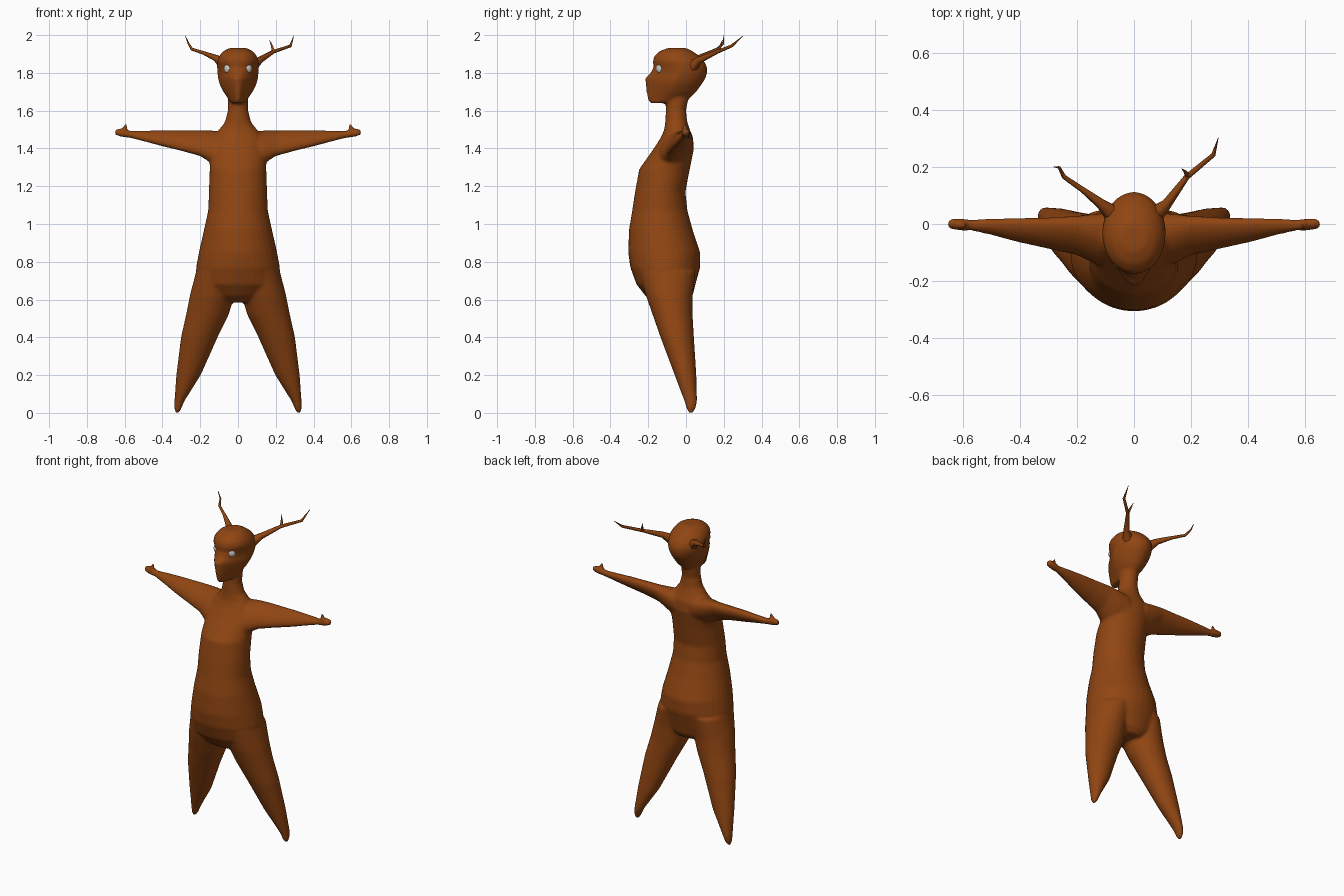
import bpy, bmesh, math
from mathutils import Vector as V

brown = bpy.data.materials.new("brown")
brown.diffuse_color = (0.28, 0.06, 0.006, 1)
N = 32


def loft(bm, sections):
    """Bridge rings given as (centre, u half-axis, v half-axis, pinch) and cap the ends."""
    rings = []
    for c, u, v, pinch in sections:
        ring = []
        for i in range(N):
            a = 2 * math.pi * i / N
            k = math.sin(a) * (1 - pinch * max(0, math.cos(a)))
            ring.append(bm.verts.new(V(c) + V(u) * k + V(v) * math.cos(a)))
        rings.append(ring)
    for r, s in zip(rings, rings[1:]):
        for i in range(N):
            j = (i + 1) % N
            bm.faces.new((r[i], r[j], s[j], s[i]))
    bm.faces.new(rings[0])
    bm.faces.new(rings[-1])


def upright(rows):
    """Horizontal sections from (z, x centre, half width, y front, y back, pinch)."""
    return [((x, (f + b) / 2, z), (w, 0, 0), (0, (f - b) / 2, 0), p)
            for z, x, w, f, b, p in rows]


bm = bmesh.new()

# Torso and neck
loft(bm, upright([
    (0.585, 0, 0.09, -0.17, 0.01, 0), (0.62, 0, 0.17, -0.215, 0.035, 0),
    (0.68, 0, 0.22, -0.262, 0.05, 0), (0.77, 0, 0.222, -0.295, 0.075, 0),
    (0.85, 0, 0.207, -0.306, 0.075, 0), (0.97, 0, 0.18, -0.302, 0.035, 0),
    (1.07, 0, 0.158, -0.285, 0.008, 0), (1.17, 0, 0.154, -0.27, -0.003, 0),
    (1.29, 0, 0.15, -0.248, 0.02, 0), (1.40, 0, 0.15, -0.17, 0.042, 0),
    (1.46, 0, 0.135, -0.132, 0.037, 0), (1.50, 0, 0.10, -0.115, 0.02, 0),
    (1.54, 0, 0.069, -0.11, 0.007, 0), (1.60, 0, 0.054, -0.107, 0.0, 0),
    (1.65, 0, 0.054, -0.107, 0.01, 0), (1.70, 0, 0.05, -0.10, 0.02, 0)]))

# Head, pinched toward the pointed muzzle
loft(bm, upright([
    (1.64, 0, 0.032, -0.19, -0.09, 0.2), (1.66, 0, 0.05, -0.203, 0.015, 0.4),
    (1.70, 0, 0.078, -0.21, 0.055, 0.5), (1.74, 0, 0.098, -0.214, 0.083, 0.5),
    (1.77, 0, 0.106, -0.217, 0.103, 0.48), (1.80, 0, 0.109, -0.188, 0.112, 0.32),
    (1.83, 0, 0.111, -0.172, 0.112, 0.12), (1.86, 0, 0.111, -0.176, 0.098, 0),
    (1.89, 0, 0.10, -0.168, 0.07, 0), (1.915, 0, 0.078, -0.14, 0.035, 0),
    (1.932, 0, 0.045, -0.095, -0.0, 0)]))

for s in (-1, 1):
    # Leg
    loft(bm, upright([
        (0.0, s * 0.322, 0.010, 0.015, 0.035, 0), (0.02, s * 0.319, 0.018, 0.003, 0.05, 0),
        (0.06, s * 0.311, 0.026, -0.008, 0.059, 0), (0.2, s * 0.262, 0.065, -0.06, 0.055, 0),
        (0.4, s * 0.205, 0.097, -0.135, 0.042, 0), (0.52, s * 0.162, 0.113, -0.177, 0.035, 0),
        (0.62, s * 0.137, 0.118, -0.212, 0.035, 0), (0.75, s * 0.11, 0.112, -0.25, 0.05, 0)]))
    # Arm, a diagonal oval ending in a small mitten
    d = math.sqrt(0.5)
    loft(bm, [((s * x, y, z), (0, a * d, a * d), (0, -b * d, b * d), 0)
              for x, y, z, a, b in (
        (0.06, -0.06, 1.385, 0.12, 0.075), (0.13, -0.053, 1.405, 0.108, 0.066),
        (0.20, -0.04, 1.428, 0.086, 0.045), (0.30, -0.032, 1.442, 0.069, 0.036),
        (0.40, -0.022, 1.454, 0.053, 0.030), (0.50, -0.010, 1.466, 0.034, 0.022),
        (0.57, -0.004, 1.474, 0.020, 0.018), (0.595, -0.003, 1.479, 0.023, 0.020),
        (0.63, 0, 1.485, 0.022, 0.019), (0.648, 0, 1.486, 0.016, 0.014),
        (0.653, 0, 1.486, 0.008, 0.007))])
    # Thumb
    loft(bm, [((s * x, -0.006, z), (r, 0, 0), (0, r, 0), 0)
              for x, z, r in ((0.605, 1.48, 0.018), (0.598, 1.51, 0.013), (0.592, 1.53, 0.007))])

bmesh.ops.recalc_face_normals(bm, faces=bm.faces)
me = bpy.data.meshes.new("body")
bm.to_mesh(me)
bm.free()
body = bpy.data.objects.new("body", me)
bpy.context.collection.objects.link(body)
me.materials.append(brown)

# Fuse the parts into one skin and soften the joins
rm = body.modifiers.new("fuse", 'REMESH')
rm.mode, rm.voxel_size, rm.use_smooth_shade = 'VOXEL', 0.008, True
sm = body.modifiers.new("soften", 'SMOOTH')
sm.factor, sm.iterations = 0.5, 8


# Antlers: tapered tubes, different on each side
def antler(name, *paths):
    cu = bpy.data.curves.new(name, 'CURVE')
    cu.dimensions, cu.bevel_depth, cu.bevel_resolution = '3D', 1.0, 1
    cu.use_fill_caps = True
    for path in paths:
        sp = cu.splines.new('POLY')
        sp.points.add(len(path) - 1)
        for p, (x, y, z, r) in zip(sp.points, path):
            p.co, p.radius = (x, y, z, 1), r
    cu.materials.append(brown)
    bpy.context.collection.objects.link(bpy.data.objects.new(name, cu))


antler("antler_right",
       [(0.075, 0.035, 1.835, 0.032), (0.115, 0.07, 1.868, 0.018), (0.185, 0.165, 1.911, 0.010),
        (0.278, 0.242, 1.943, 0.008), (0.295, 0.302, 1.996, 0.001)],
       [(0.188, 0.168, 1.912, 0.010), (0.180, 0.182, 1.94, 0.006), (0.167, 0.194, 1.975, 0.001)])
antler("antler_left",
       [(-0.075, 0.035, 1.845, 0.032), (-0.115, 0.07, 1.878, 0.018), (-0.18, 0.12, 1.905, 0.010),
        (-0.245, 0.165, 1.926, 0.008), (-0.262, 0.198, 1.955, 0.005), (-0.281, 0.2, 2.0, 0.001)])

# Eyes
for s, side in ((-1, "left"), (1, "right")):
    bpy.ops.mesh.primitive_uv_sphere_add(segments=16, ring_count=10, radius=1,
                                         location=(s * 0.052, -0.141, 1.823),
                                         rotation=(0, 0, s * math.radians(28)))
    eye = bpy.context.object
    eye.name = "eye_" + side
    eye.scale = (0.023, 0.015, 0.025)
    bpy.ops.object.shade_smooth()
